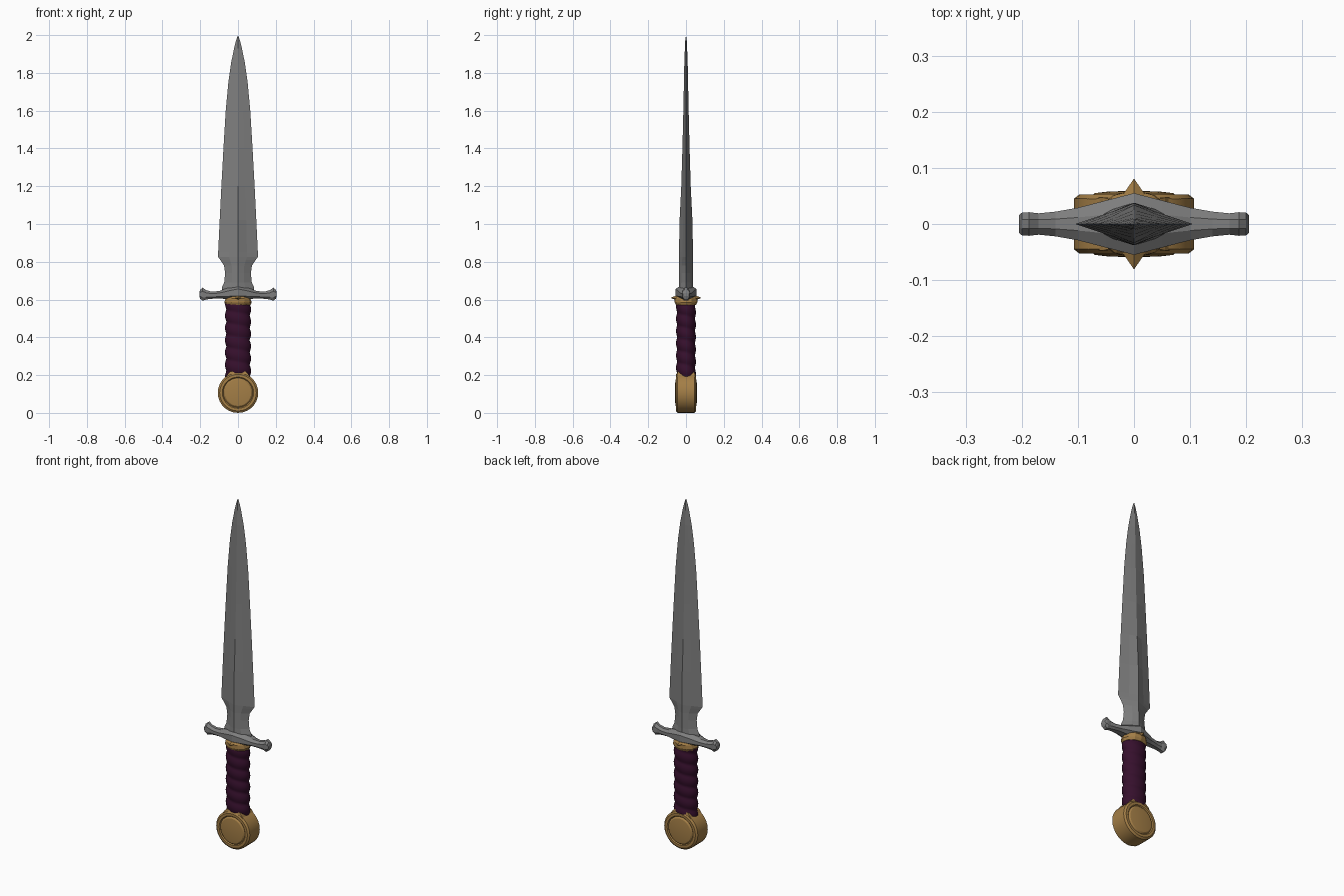
import bpy, bmesh, math

if "Cube" in bpy.data.objects:
    bpy.data.objects.remove(bpy.data.objects["Cube"])


def material(name, rgb):
    m = bpy.data.materials.new(name)
    m.diffuse_color = (*rgb, 1)
    m.use_nodes = True
    m.node_tree.nodes["Principled BSDF"].inputs["Base Color"].default_value = m.diffuse_color
    return m


STEEL = material("steel grey", (0.21, 0.21, 0.21))
GOLD = material("dull gold", (0.37, 0.21, 0.062))
WRAP = material("dark purple wrap", (0.037, 0.005, 0.026))


def loft(name, rings, mat, smooth=None):
    """Skin a list of equal-length point rings and cap both ends."""
    bm = bmesh.new()
    vs = [[bm.verts.new(p) for p in ring] for ring in rings]
    n = len(vs[0])
    for a, b in zip(vs, vs[1:]):
        for i in range(n):
            j = (i + 1) % n
            bm.faces.new((a[i], a[j], b[j], b[i]))
    bm.faces.new(vs[0])
    bm.faces.new(vs[-1])
    bmesh.ops.remove_doubles(bm, verts=bm.verts, dist=0.0002)
    bmesh.ops.recalc_face_normals(bm, faces=bm.faces)
    me = bpy.data.meshes.new(name)
    bm.to_mesh(me)
    bm.free()
    me.materials.append(mat)
    ob = bpy.data.objects.new(name, me)
    bpy.context.collection.objects.link(ob)
    if smooth:
        bpy.context.view_layer.objects.active = ob
        ob.select_set(True)
        bpy.ops.object.shade_smooth_by_angle(angle=math.radians(smooth))
        ob.select_set(False)
    return ob


def ellipse(n, rx, ry, z, turn=0):
    return [(rx * math.cos(2 * math.pi * (i + turn) / n),
             ry * math.sin(2 * math.pi * (i + turn) / n), z) for i in range(n)]


# Blade: hollowed diamond section (z, half width, ridge half depth, bevel half depth)
blade = [(0.62, 0.085, 0.038, 0.026), (0.665, 0.085, 0.038, 0.026), (0.69, 0.073, 0.038, 0.025),
         (0.74, 0.068, 0.038, 0.024), (0.78, 0.074, 0.037, 0.022), (0.81, 0.094, 0.037, 0.020),
         (0.825, 0.105, 0.037, 0.019), (0.85, 0.105, 0.037, 0.018), (1.02, 0.097, 0.034, 0.016),
         (1.20, 0.088, 0.025, 0.0135), (1.40, 0.077, 0.019, 0.0105), (1.60, 0.065, 0.014, 0.008),
         (1.75, 0.051, 0.011, 0.006), (1.85, 0.037, 0.009, 0.005), (1.93, 0.021, 0.006, 0.003),
         (1.97, 0.011, 0.004, 0.002), (2.0, 0.0, 0.0, 0.0)]
rings = []
for z, w, d, b in blade:
    m = w * 0.45
    rings.append([(w, 0, z), (m, b, z), (0, d, z), (-m, b, z),
                  (-w, 0, z), (-m, -b, z), (0, -d, z), (m, -b, z)])
loft("blade", rings, STEEL)

# Crossguard: (x, bottom z, top z, half depth), mirrored to the other arm
arm = [(0.0, 0.60, 0.678, 0.055), (0.05, 0.602, 0.663, 0.042), (0.10, 0.606, 0.645, 0.029),
       (0.14, 0.604, 0.642, 0.022), (0.17, 0.600, 0.650, 0.019), (0.187, 0.594, 0.663, 0.021),
       (0.20, 0.604, 0.652, 0.020), (0.205, 0.618, 0.636, 0.016)]
rings = []
for x, lo, hi, d in [(-x, *r) for x, *r in arm[:0:-1]] + arm:
    h = hi - lo
    rings.append([(x, d, lo + 0.25 * h), (x, d, lo + 0.72 * h), (x, 0.4 * d, hi), (x, -0.4 * d, hi),
                  (x, -d, lo + 0.72 * h), (x, -d, lo + 0.25 * h), (x, -0.5 * d, lo), (x, 0.5 * d, lo)])
loft("crossguard", rings, STEEL)

# Gold collar with a pointed stud front and back
loft("collar", [ellipse(12, 0.066, 0.052, 0.570), ellipse(12, 0.072, 0.060, 0.585),
                ellipse(12, 0.066, 0.060, 0.605), ellipse(12, 0.045, 0.045, 0.625)], GOLD)
loft("collar_stud", [ellipse(4, 0, 0, 0.572), ellipse(4, 0.056, 0.081, 0.609),
                     ellipse(4, 0, 0, 0.645)], GOLD)

# Grip: wrapped strips rising as a slanted spiral
rings = []
ROWS, WRAPS, N = 56, 6, 28
for r in range(ROWS + 1):
    t = r / ROWS
    ring = []
    for i in range(N):
        a = 2 * math.pi * i / N
        k = 0.91 + 0.12 * abs(math.sin(math.pi * (t * WRAPS + i / N)))
        ring.append((0.067 * k * math.cos(a), 0.051 * k * math.sin(a), 0.19 + 0.39 * t))
    rings.append(ring)
loft("grip", rings, WRAP, 35)

# Pommel: disc with a rim, a groove and a domed face on both sides (half depth, radius)
side = [(0.045, 0.107), (0.053, 0.097), (0.053, 0.083), (0.048, 0.078), (0.055, 0.070),
        (0.058, 0.045), (0.059, 0.0)]
rings = []
for y, rad in [(-y, r) for y, r in side[::-1]] + side:
    rings.append([(rad * math.cos(2 * math.pi * i / 28), y,
                   0.107 + rad * math.sin(2 * math.pi * i / 28)) for i in range(28)])
loft("pommel", rings, GOLD, 25)

# Flat shoulder where the grip meets the pommel
loft("pommel_shoulder", [[(sx * w, sy * d, z) for sx, sy in ((1, 1), (-1, 1), (-1, -1), (1, -1))]
                         for z, w, d in ((0.17, 0.075, 0.048), (0.205, 0.055, 0.047),
                                         (0.218, 0.042, 0.044))], GOLD)
